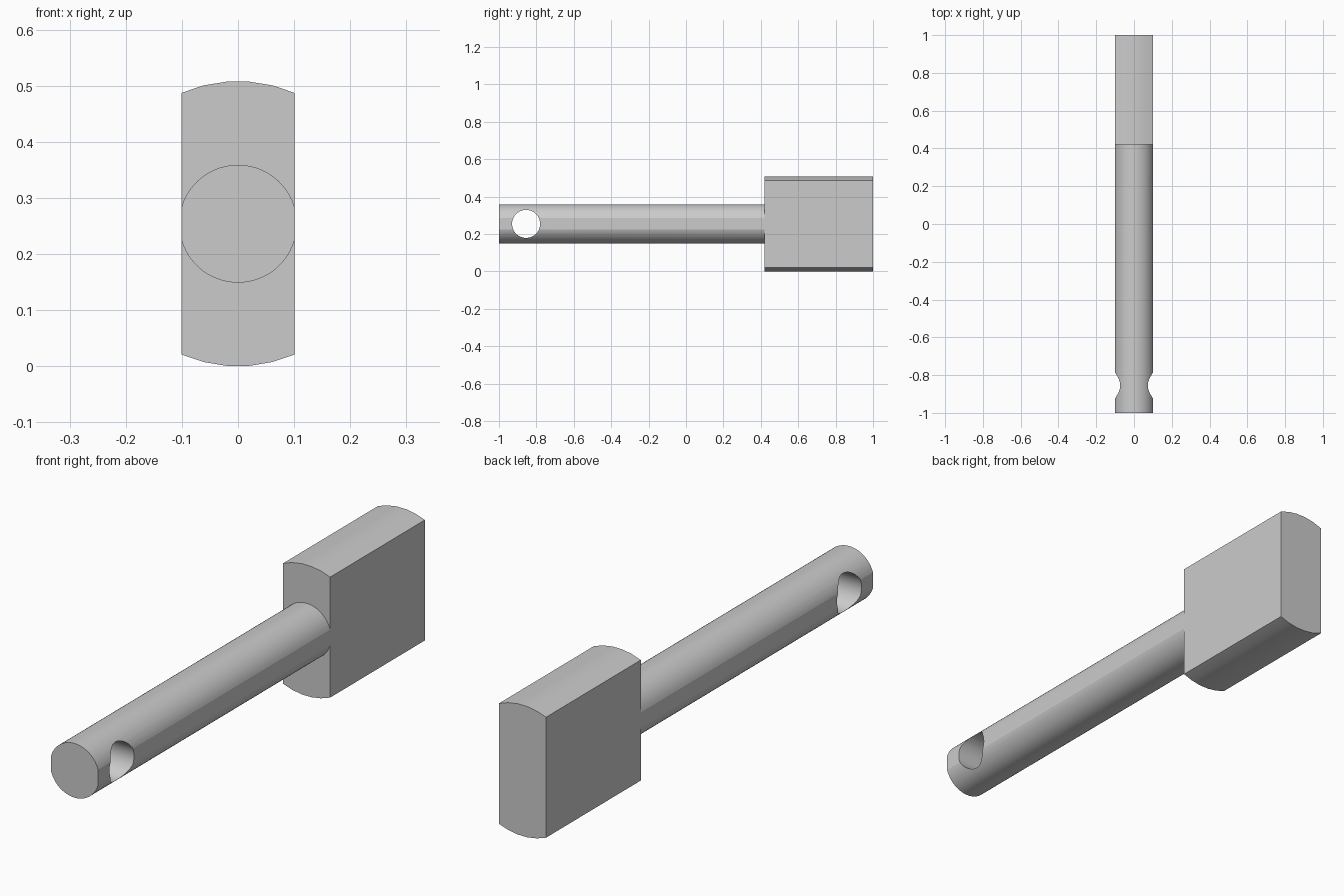
import bpy, bmesh
from math import sin, cos, acos, pi, radians
from mathutils import Matrix

if "Cube" in bpy.data.objects:
    bpy.data.objects.remove(bpy.data.objects["Cube"], do_unlink=True)

HALF_WIDTH = 0.1005
AXIS_Z = 0.254
SHOULDER_Y = 0.42

steel = bpy.data.materials.new("grey_steel")
steel.use_nodes = True
grey = (0.6, 0.6, 0.6, 1)
steel.diffuse_color = grey
steel.node_tree.nodes["Principled BSDF"].inputs["Base Color"].default_value = grey


def add_object(name, bm):
    bmesh.ops.recalc_face_normals(bm, faces=bm.faces)
    mesh = bpy.data.meshes.new(name)
    bm.to_mesh(mesh)
    bm.free()
    mesh.materials.append(steel)
    obj = bpy.data.objects.new(name, mesh)
    bpy.context.collection.objects.link(obj)
    return obj


def flatted_bar(name, radius, segments, y0, y1):
    """Round bar along y with flats cut on its left and right sides."""
    start = acos(HALF_WIDTH / radius)
    step = (pi - 2 * start) / segments
    arc = [start + i * step for i in range(segments + 1)]
    angles = arc + [a + pi for a in arc]
    bm = bmesh.new()
    outline = [bm.verts.new((radius * cos(a), y0, AXIS_Z + radius * sin(a)))
               for a in angles]
    face = bm.faces.new(outline)
    result = bmesh.ops.extrude_face_region(bm, geom=[face], use_keep_orig=True)
    moved = [v for v in result["geom"] if isinstance(v, bmesh.types.BMVert)]
    bmesh.ops.translate(bm, vec=(0, y1 - y0, 0), verts=moved)
    return add_object(name, bm)


def smooth(obj):
    bpy.ops.object.select_all(action="DESELECT")
    obj.select_set(True)
    bpy.context.view_layer.objects.active = obj
    bpy.ops.object.shade_smooth_by_angle(angle=radians(12))


# Wide head and slim shaft
head = flatted_bar("head", 0.254, 5, SHOULDER_Y, 1)
shaft = flatted_bar("shaft", 0.105, 24, -1, SHOULDER_Y)

# Cross hole near the front end of the shaft
bm = bmesh.new()
bmesh.ops.create_cone(bm, cap_ends=True, segments=48, radius1=0.075,
                      radius2=0.075, depth=0.5,
                      matrix=Matrix.Translation((0, -0.855, AXIS_Z))
                      @ Matrix.Rotation(pi / 2, 4, "Y"))
cutter = add_object("hole_cutter", bm)
cutter.hide_render = True
cut = shaft.modifiers.new("cross_hole", "BOOLEAN")
cut.operation = "DIFFERENCE"
cut.solver = "EXACT"
cut.object = cutter
bpy.context.view_layer.objects.active = shaft
bpy.ops.object.modifier_apply(modifier=cut.name)
bpy.data.objects.remove(cutter, do_unlink=True)

for part in (head, shaft):
    smooth(part)
